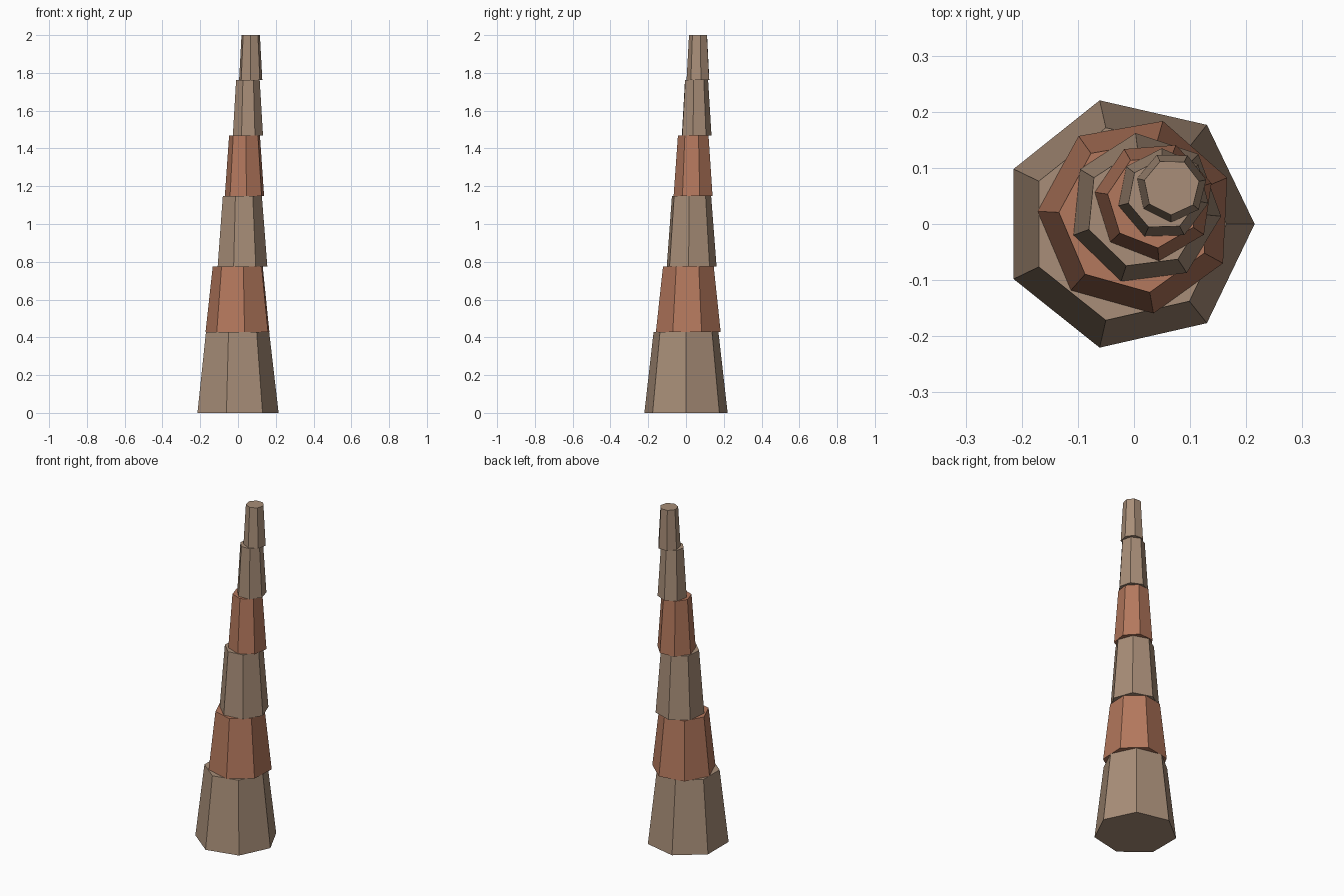
import bpy, bmesh, math

if "Cube" in bpy.data.objects:
    bpy.data.objects.remove(bpy.data.objects["Cube"])

def material(name, rgb):
    m = bpy.data.materials.new(name)
    m.diffuse_color = (*rgb, 1)
    m.use_nodes = True
    m.node_tree.nodes["Principled BSDF"].inputs["Base Color"].default_value = m.diffuse_color
    return m

tan = material("tan_stone", (0.392, 0.270, 0.188))
clay = material("terracotta", (0.456, 0.188, 0.109))

SIDES = 7
TWIST = 0.4  # each segment is turned this much further (radians)

# Tapered segments: centre x, centre y, base z, top z, base radius, top radius
segments = [
    (-0.011, 0.000, 0.000, 0.429, 0.226, 0.176),
    (0.004, 0.014, 0.429, 0.774, 0.176, 0.138),
    (0.020, 0.027, 0.774, 1.147, 0.136, 0.107),
    (0.036, 0.041, 1.147, 1.468, 0.107, 0.084),
    (0.052, 0.053, 1.468, 1.763, 0.082, 0.064),
    (0.067, 0.066, 1.763, 2.000, 0.063, 0.050),
]

def frustum(name, cx, cy, z0, z1, r0, r1, turn, mat):
    bm = bmesh.new()
    rings = []
    for z, r in ((z0, r0), (z1, r1)):
        angles = [turn + math.tau * i / SIDES for i in range(SIDES)]
        rings.append([bm.verts.new((cx + r * math.cos(a), cy + r * math.sin(a), z)) for a in angles])
    low, high = rings
    for i in range(SIDES):
        j = (i + 1) % SIDES
        bm.faces.new((low[i], low[j], high[j], high[i]))
    bm.faces.new(low[::-1])
    bm.faces.new(high)
    mesh = bpy.data.meshes.new(name)
    bm.to_mesh(mesh)
    bm.free()
    mesh.materials.append(mat)
    bpy.context.collection.objects.link(bpy.data.objects.new(name, mesh))

# Leaning stack; the second and fourth segments are terracotta
for i, seg in enumerate(segments):
    frustum(f"spire_segment_{i + 1}", *seg, TWIST * i, clay if i in (1, 3) else tan)
